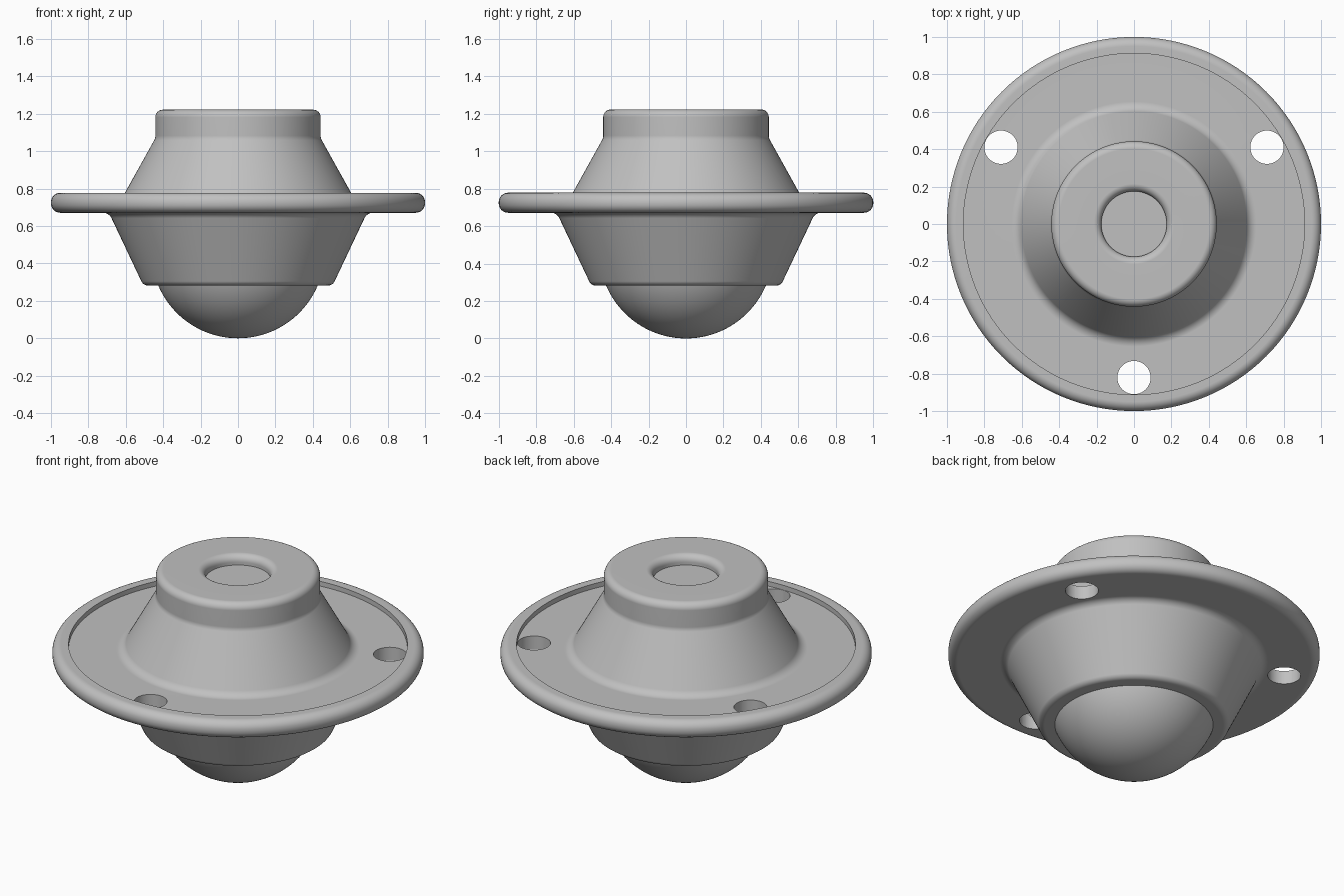
import bpy
import bmesh
from math import radians, sin, cos, tan
from mathutils import Vector, Matrix

cube = bpy.data.objects.get("Cube")
if cube:
    bpy.data.objects.remove(cube, do_unlink=True)

SIDES = 128

steel = bpy.data.materials.new("satin_grey")
steel.use_nodes = True
GREY = (0.53, 0.53, 0.53, 1)
steel.diffuse_color = GREY
steel.node_tree.nodes["Principled BSDF"].inputs["Base Color"].default_value = GREY


def rounded(profile, steps=8):
    """Turn (radius, height, fillet) corners into a smooth list of points."""
    out = []
    for i, (r, z, fillet) in enumerate(profile):
        p = Vector((r, z))
        if not fillet:
            out.append(p)
            continue
        a = (Vector(profile[i - 1][:2]) - p).normalized()
        b = (Vector(profile[i + 1][:2]) - p).normalized()
        half = a.angle(b) / 2
        centre = p + (a + b).normalized() * fillet / sin(half)
        start = p + a * fillet / tan(half) - centre
        end = p + b * fillet / tan(half) - centre
        sweep = start.angle(end)
        for k in range(steps + 1):
            t = k / steps
            out.append(centre + (start * sin((1 - t) * sweep)
                                 + end * sin(t * sweep)) / sin(sweep))
    return out


def make_object(name, bm):
    mesh = bpy.data.meshes.new(name)
    bm.to_mesh(mesh)
    bm.free()
    obj = bpy.data.objects.new(name, mesh)
    obj.data.materials.append(steel)
    bpy.context.collection.objects.link(obj)
    return obj


def lathe(name, points):
    bm = bmesh.new()
    verts = [bm.verts.new((p.x, 0, p.y)) for p in points]
    edges = [bm.edges.new(pair) for pair in zip(verts, verts[1:])]
    bmesh.ops.spin(bm, geom=verts + edges, axis=(0, 0, 1), cent=(0, 0, 0),
                   angle=radians(360), steps=SIDES, use_duplicate=False)
    bmesh.ops.remove_doubles(bm, verts=bm.verts, dist=0.0001)
    bmesh.ops.recalc_face_normals(bm, faces=bm.faces)
    return make_object(name, bm)


def activate(obj):
    bpy.ops.object.select_all(action="DESELECT")
    obj.select_set(True)
    bpy.context.view_layer.objects.active = obj


# Housing: dimpled neck, upper cone, lipped flange and lower cup
housing = lathe("housing", rounded([
    (0, 1.165, 0),
    (0.175, 1.165, 0),
    (0.175, 1.222, 0.04),
    (0.442, 1.222, 0.04),
    (0.442, 1.07, 0.05),
    (0.62, 0.75, 0.06),
    (0.912, 0.75, 0),
    (0.912, 0.778, 0),
    (1.0, 0.778, 0.05),
    (1.0, 0.671, 0.05),
    (0.69, 0.671, 0.05),
    (0.506, 0.282, 0.04),
    (0.42, 0.282, 0),
    (0, 0.282, 0),
]))

# Three mounting holes through the flange
bm = bmesh.new()
for angle in (30, 150, 270):
    a = radians(angle)
    bmesh.ops.create_cone(
        bm, cap_ends=True, segments=48, radius1=0.089, radius2=0.089, depth=0.4,
        matrix=Matrix.Translation((0.821 * cos(a), 0.821 * sin(a), 0.72)))
cutter = make_object("hole_cutter", bm)
cutter.hide_render = True
activate(housing)
cut = housing.modifiers.new("mounting_holes", "BOOLEAN")
cut.operation = "DIFFERENCE"
cut.solver = "EXACT"
cut.object = cutter
bpy.ops.object.modifier_apply(modifier=cut.name)
bpy.data.objects.remove(cutter, do_unlink=True)

# Rolling ball
bm = bmesh.new()
bmesh.ops.create_uvsphere(bm, u_segments=SIDES, v_segments=64, radius=0.463,
                          matrix=Matrix.Translation((0, 0, 0.463)))
ball = make_object("ball", bm)

for obj in (housing, ball):
    activate(obj)
    bpy.ops.object.shade_smooth_by_angle(angle=radians(30))
weighted = housing.modifiers.new("flat_face_shading", "WEIGHTED_NORMAL")
weighted.keep_sharp = True
